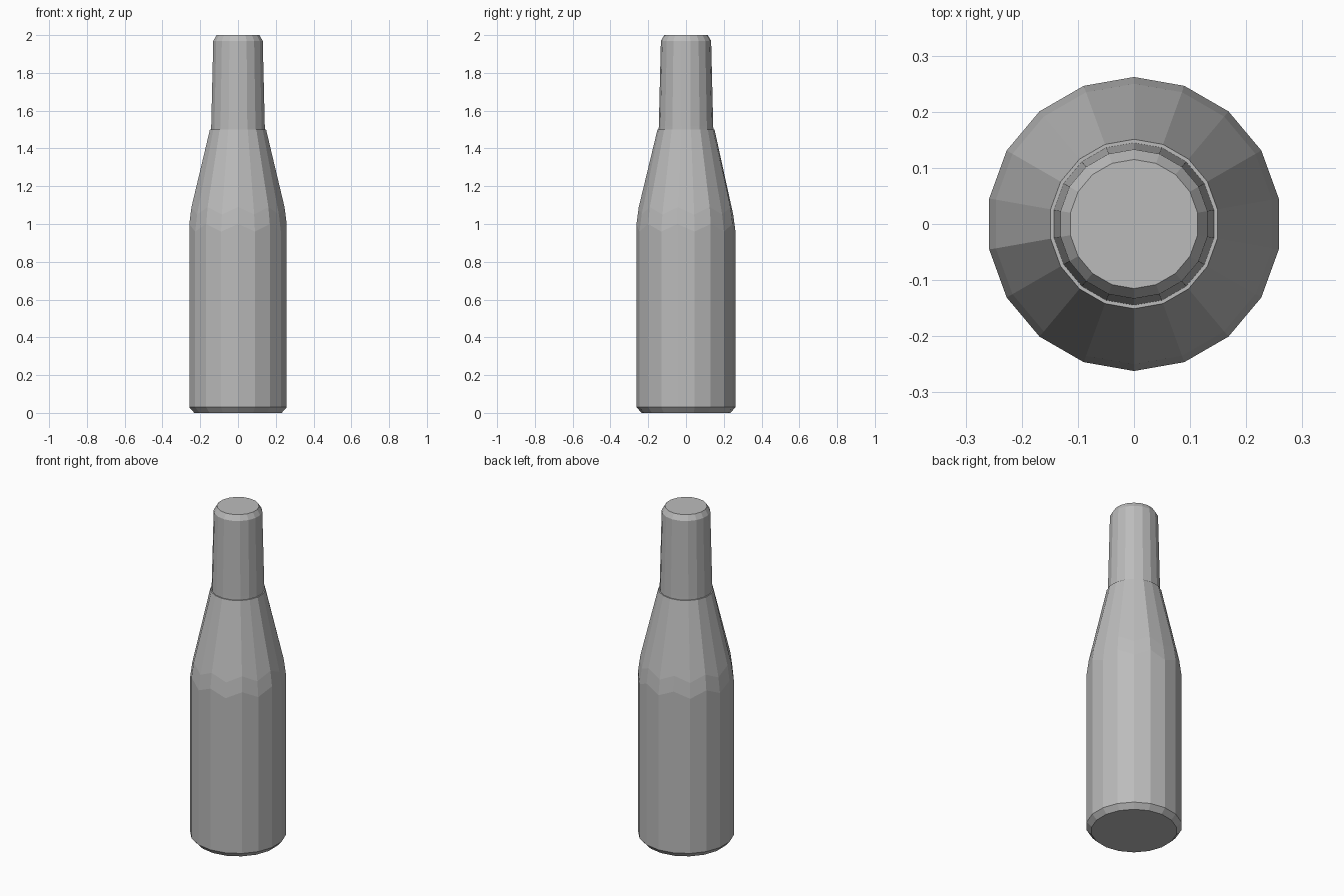
import bpy
import bmesh
from math import cos, sin, tau

cube = bpy.data.objects.get("Cube")
if cube:
    bpy.data.objects.remove(cube, do_unlink=True)

SIDES = 18

glass = bpy.data.materials.new("plain grey")
glass.use_nodes = True
GREY = (0.5, 0.5, 0.5, 1)
glass.diffuse_color = GREY
glass.node_tree.nodes["Principled BSDF"].inputs["Base Color"].default_value = GREY


def lathe(name, profile):
    """Turn (radius, height, zigzag) rings into a closed faceted solid."""
    bm = bmesh.new()
    rings = []
    for radius, z, zigzag in profile:
        ring = []
        for i in range(SIDES):
            a = tau * (i + 0.5) / SIDES
            dz = zigzag if i % 2 else -zigzag
            ring.append(bm.verts.new((radius * cos(a), radius * sin(a), z + dz)))
        rings.append(ring)
    for low, high in zip(rings, rings[1:]):
        for i in range(SIDES):
            j = (i + 1) % SIDES
            bm.faces.new((low[i], low[j], high[j], high[i]))
    bm.faces.new(list(reversed(rings[0])))
    bm.faces.new(rings[-1])
    bmesh.ops.recalc_face_normals(bm, faces=bm.faces)
    mesh = bpy.data.meshes.new(name)
    bm.to_mesh(mesh)
    bm.free()
    mesh.materials.append(glass)
    obj = bpy.data.objects.new(name, mesh)
    bpy.context.collection.objects.link(obj)
    return obj


# Body with bevelled foot, uneven faceted shoulder and tapered upper part
lathe("bottle_body", [
    (0.235, 0.0, 0), (0.262, 0.03, 0), (0.262, 0.98, 0.02),
    (0.25, 1.07, 0.02), (0.151, 1.5, 0),
])

# Neck sleeve, set in slightly from the body rim, with a bevelled top
lathe("bottle_neck", [
    (0.145, 1.49, 0), (0.144, 1.52, 0), (0.133, 1.97, 0), (0.115, 2.0, 0),
])
